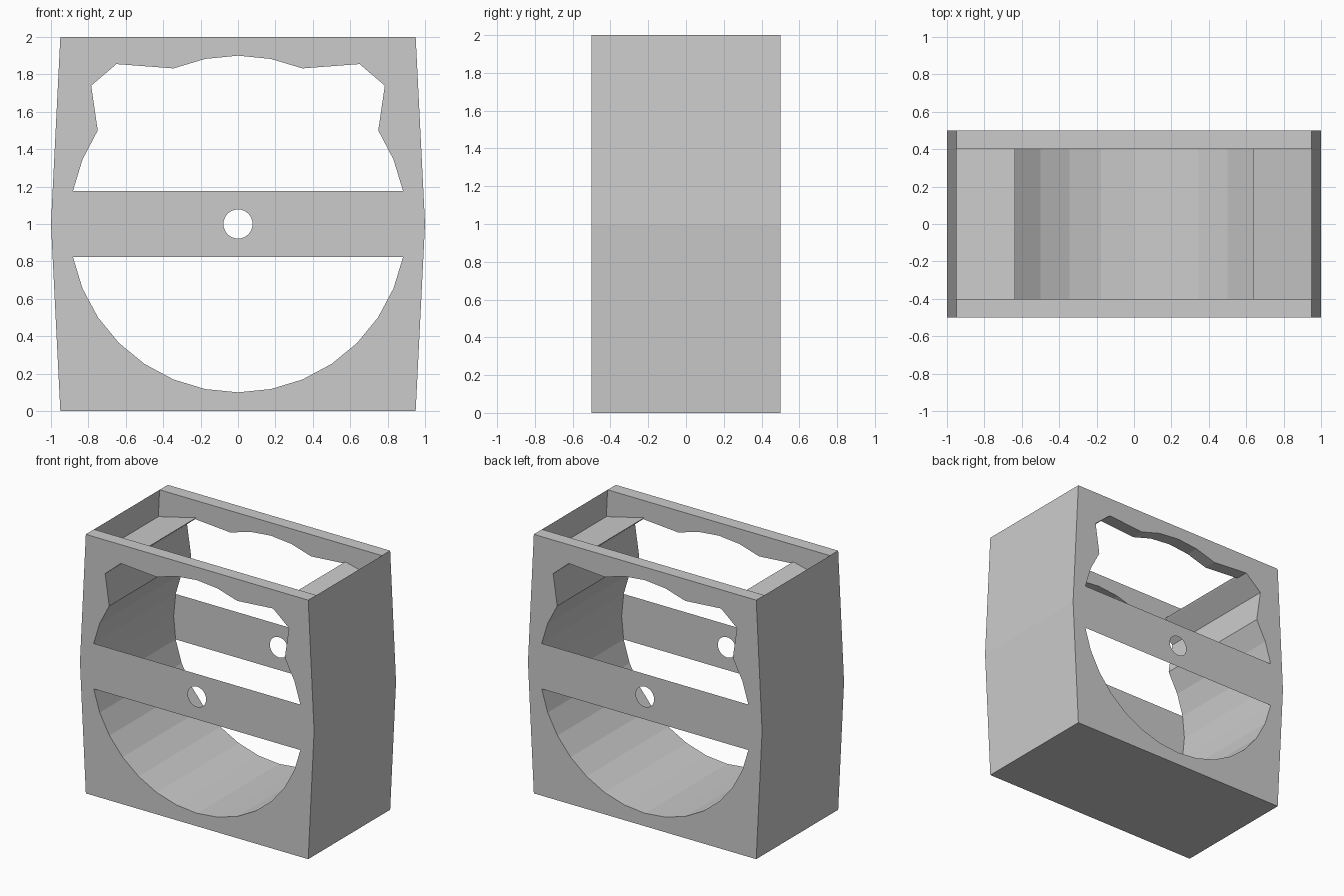
import bpy
from math import sin, cos, pi

if "Cube" in bpy.data.objects:
    bpy.data.objects.remove(bpy.data.objects["Cube"])

STEP = pi / 16      # 32-sided main opening
R = 0.9


def arc(first, last):
    """Points of the main opening, counted from straight down, anticlockwise."""
    return [(R * sin(i * STEP), 1 - R * cos(i * STEP)) for i in range(first, last + 1)]


def flip(points):
    return [(-x, z) for x, z in reversed(points)]


def profile(name, loops, half_depth, y=0, turn=0):
    """Fill closed x/z outlines (inner ones become holes) and extrude along y."""
    curve = bpy.data.curves.new(name, 'CURVE')
    curve.dimensions = '2D'
    curve.fill_mode = 'BOTH'
    curve.extrude = half_depth
    for loop in loops:
        spline = curve.splines.new('POLY')
        spline.points.add(len(loop) - 1)
        for point, (x, z) in zip(spline.points, loop):
            point.co = (x, z, 0, 1)
        spline.use_cyclic_u = True
    obj = bpy.data.objects.new(name, curve)
    bpy.context.collection.objects.link(obj)
    obj.location.y = y
    obj.rotation_euler = (pi / 2, 0, turn)
    bpy.ops.object.select_all(action='DESELECT')
    obj.select_set(True)
    bpy.context.view_layer.objects.active = obj
    bpy.ops.object.convert(target='MESH')
    for poly in obj.data.polygons:
        poly.use_smooth = False
    return obj


outer = [(-0.95, 0), (0.95, 0), (1, 1), (0.95, 2), (-0.95, 2), (-1, 1)]

# Opening: round below, with two ear-like corners above
lower = arc(-10, 10) 
corner_steps = [(0.75, 1.5), (0.785, 1.74), (0.65, 1.855), (0.345, 1.832)]
lower = arc(-9, 9)
lower = [(-R * sin(10 * STEP), 1 - R * cos(10 * STEP))] + lower
lower = lower[1:] if lower[0][1] > 2 else lower
round_part = arc(-10, 10)
opening = round_part + corner_steps + arc(15, 17) + flip(corner_steps)

# Front and back panels
for name, side in (("front_panel", -1), ("back_panel", 1)):
    profile(name, [outer, opening], 0.05, side * 0.45)

# Middle body: the tunnel walls, ending in sloped ledges under the open top
ledge = [(1, 1), (0.9605, 1.79), (0.636, 1.868), (0.65, 1.855), (0.785, 1.74), (0.75, 1.5)]
profile("middle_body", [[(-0.95, 0), (0.95, 0)] + ledge + arc(-10, 10)[::-1] + flip(ledge)], 0.4)

# Thin side walls above the ledges
for name, s in (("left_side_wall", -1), ("right_side_wall", 1)):
    mesh = bpy.data.meshes.new(name)
    ring = [(s * 0.9605, -0.4, 1.79), (s * 0.9605, 0.4, 1.79),
            (s * 0.95, 0.4, 2), (s * 0.95, -0.4, 2)]
    mesh.from_pydata(ring, [], [(0, 1, 2, 3) if s > 0 else (3, 2, 1, 0)])
    bpy.context.collection.objects.link(bpy.data.objects.new(name, mesh))

# Flat cross bars with a round hole, flush with the outer faces
bar = arc(7, 9) + flip(arc(7, 9))
hole = [(0.078 * cos(i * STEP), 1 + 0.078 * sin(i * STEP)) for i in range(32)]
profile("front_bar", [bar, hole], 0, -0.5)
profile("back_bar", [bar, hole], 0, 0.5, pi)
